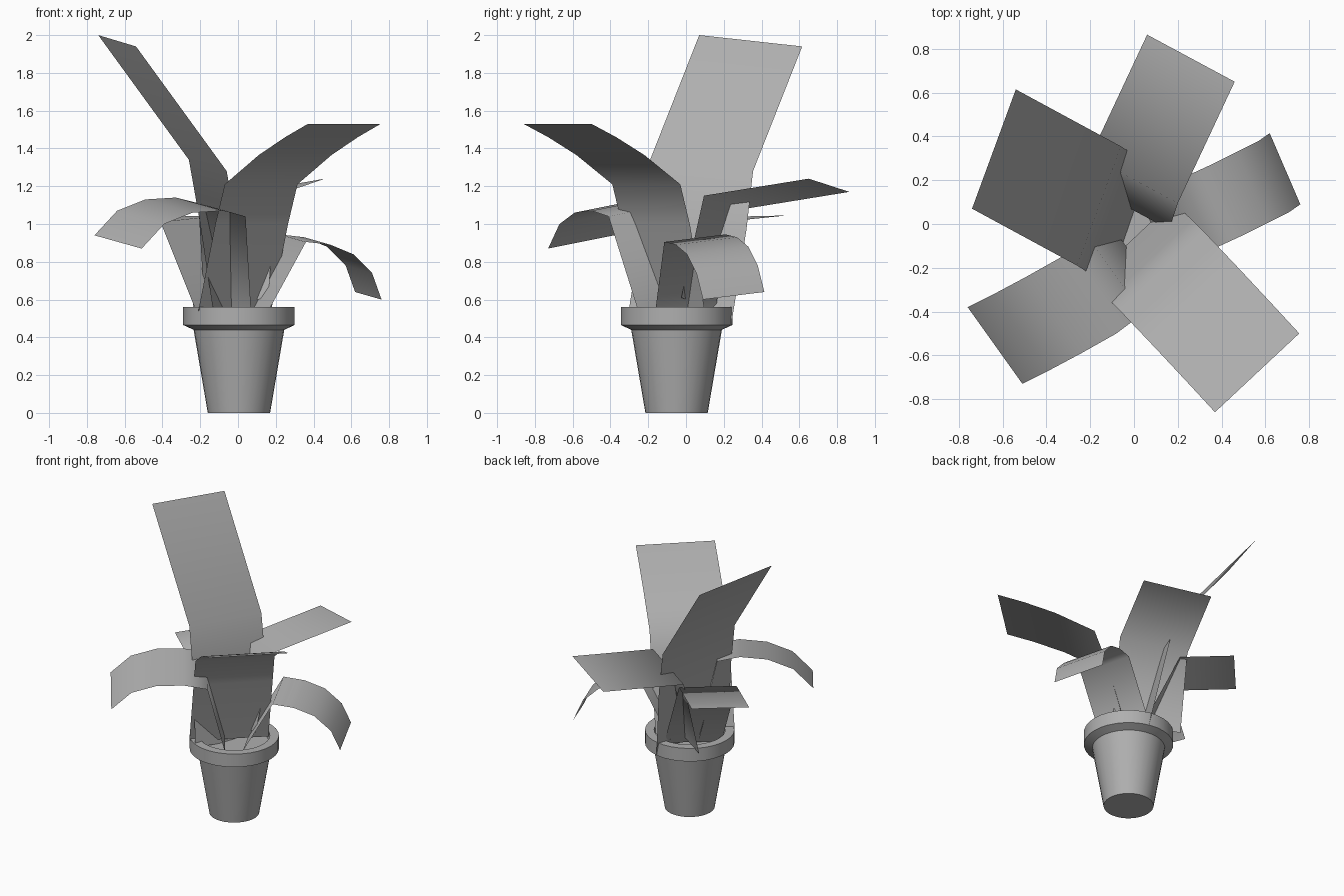
import bpy, bmesh, math
from mathutils import Vector

if "Cube" in bpy.data.objects:
    bpy.data.objects.remove(bpy.data.objects["Cube"])

# Mid grey shared by the whole plant
grey = bpy.data.materials.new("mid_grey")
grey.diffuse_color = (0.43, 0.43, 0.43, 1)
grey.use_nodes = True
grey.node_tree.nodes["Principled BSDF"].inputs["Base Color"].default_value = grey.diffuse_color


def finish(bm, name, angle):
    me = bpy.data.meshes.new(name)
    bm.to_mesh(me)
    bm.free()
    me.materials.append(grey)
    ob = bpy.data.objects.new(name, me)
    bpy.context.collection.objects.link(ob)
    bpy.context.view_layer.objects.active = ob
    ob.select_set(True)
    bpy.ops.object.shade_smooth_by_angle(angle=math.radians(angle))
    ob.select_set(False)
    return ob


def lathe(name, profile, centre, sides=32):
    """Revolve (radius, z) points and cap both ends."""
    bm = bmesh.new()
    rings = [[bm.verts.new((centre[0] + r * math.cos(2 * math.pi * i / sides),
                            centre[1] + r * math.sin(2 * math.pi * i / sides), z))
              for i in range(sides)] for r, z in profile]
    for a, b in zip(rings, rings[1:]):
        for i in range(sides):
            j = (i + 1) % sides
            bm.faces.new((a[i], a[j], b[j], b[i]))
    bm.faces.new(rings[0][::-1])
    bm.faces.new(rings[-1])
    return finish(bm, name, 30)


def leaf(name, edge, width):
    """Sweep one bent leaf edge, tip to base, along a width vector."""
    bm = bmesh.new()
    w = Vector(width)
    rows = [(bm.verts.new(p), bm.verts.new(Vector(p) + w)) for p in edge]
    for (a, b), (c, d) in zip(rows, rows[1:]):
        bm.faces.new((a, b, d, c))
    return finish(bm, name, 180)


# Flowerpot: tapered body, thick rim, soil surface closing the inside
lathe("flowerpot", [(0.165, 0), (0.24, 0.44), (0.295, 0.465), (0.295, 0.56),
                    (0.235, 0.56), (0.23, 0.51)], (0.005, -0.05))

# Large drooping leaf, front right
leaf("leaf_front_right",
     [(0.37, -0.86, 1.53), (0.25, -0.73, 1.46), (0.11, -0.58, 1.365),
      (-0.07, -0.39, 1.21), (-0.12, -0.34, 1.0), (-0.21, -0.26, 0.54)],
     (0.385, 0.36, 0))

# Tallest leaf, back left
leaf("leaf_back_left",
     [(-0.74, 0.07, 2.0), (-0.26, -0.19, 1.34), (-0.205, -0.225, 1.03),
      (-0.13, -0.305, 0.53)],
     (0.20, 0.545, -0.06))

# Nearly level leaf, back
leaf("leaf_back",
     [(0.06, 0.865, 1.17), (-0.20, 0.31, 1.08), (-0.24, 0.19, 0.54)],
     (0.40, -0.215, 0.07))

# Short drooping leaf, right
leaf("leaf_right",
     [(0.62, 0.415, 0.64), (0.57, 0.38, 0.78), (0.47, 0.33, 0.88),
      (0.35, 0.27, 0.93), (0.22, 0.21, 0.945), (0.01, 0.16, 0.56)],
     (0.14, -0.325, -0.04))

# Arched leaf, front left
leaf("leaf_front_left",
     [(-0.76, -0.38, 0.94), (-0.64, -0.32, 1.07), (-0.49, -0.24, 1.13),
      (-0.33, -0.15, 1.14), (-0.21, -0.06, 1.11), (-0.18, 0.10, 0.60)],
     (0.25, -0.35, -0.07))

# Low level leaf hidden under the tallest one
leaf("leaf_left",
     [(-0.417, 0.53, 1.045), (-0.15, 0.294, 1.04), (0.05, 0.18, 0.54)],
     (-0.26, -0.29, -0.03))
